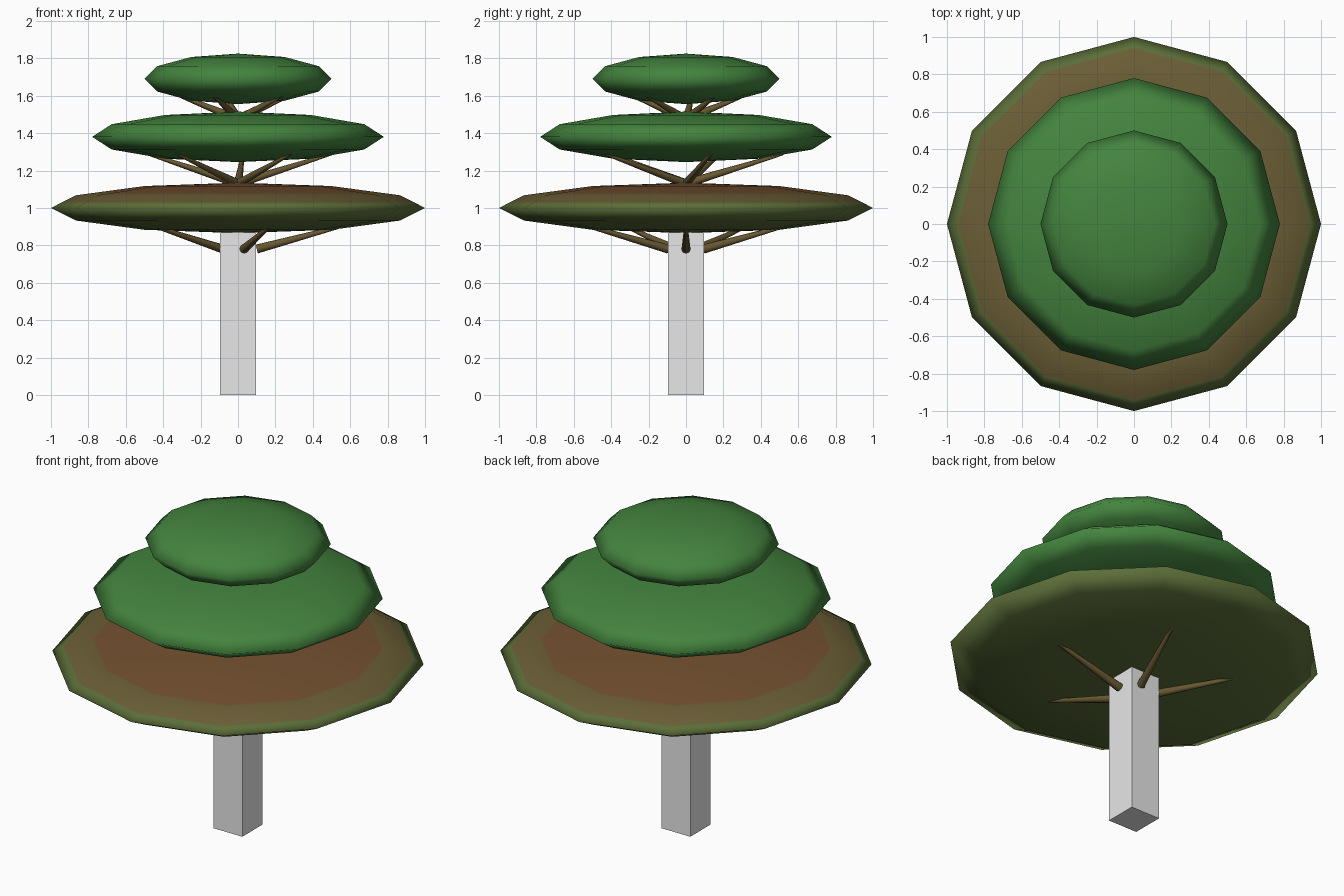
import bpy
import bmesh
from math import sin, cos, pi, radians
from mathutils import Vector

cube = bpy.data.objects.get("Cube")
if cube:
    bpy.data.objects.remove(cube, do_unlink=True)


def material(name, rgb):
    m = bpy.data.materials.new(name)
    m.use_nodes = True
    m.diffuse_color = (*rgb, 1)
    m.node_tree.nodes["Principled BSDF"].inputs["Base Color"].default_value = (*rgb, 1)
    return m


GREEN = material("leaf green", (0.057, 0.23, 0.048))
OLIVE = material("moss olive", (0.105, 0.155, 0.04))
MIXED = material("olive brown", (0.145, 0.11, 0.036))
BROWN = material("earth brown", (0.175, 0.082, 0.03))
BARK = material("branch bark", (0.14, 0.10, 0.032))
GREY = material("pale trunk", (0.8, 0.8, 0.8))


def finish(bm, name, mats, smooth):
    bmesh.ops.recalc_face_normals(bm, faces=bm.faces)
    mesh = bpy.data.meshes.new(name)
    for f in bm.faces:
        f.smooth = smooth
    bm.to_mesh(mesh)
    bm.free()
    for m in mats:
        mesh.materials.append(m)
    obj = bpy.data.objects.new(name, mesh)
    bpy.context.collection.objects.link(obj)
    return obj


HALF = 0.135   # half thickness of every canopy layer
SIDES = 12


def canopy(name, radius, z, mats, cuts=(), rule=None):
    """Flattened twelve-sided ball; cuts add rings on the upper facets."""
    prof = [(cos(a), sin(a)) for a in (radians(d) for d in range(-60, 61, 30))]
    for r in cuts:
        for i in range(2, len(prof) - 1):
            (r0, h0), (r1, h1) = prof[i], prof[i + 1]
            if r0 > r > r1:
                t = (r0 - r) / (r0 - r1)
                prof.insert(i + 1, (r, h0 + t * (h1 - h0)))
                break
    bm = bmesh.new()
    rings = []
    for r, h in prof:
        rings.append([bm.verts.new((radius * r * cos(2 * pi * k / SIDES),
                                    radius * r * sin(2 * pi * k / SIDES),
                                    z + HALF * h)) for k in range(SIDES)])
    low = bm.verts.new((0, 0, z - HALF))
    top = bm.verts.new((0, 0, z + HALF))
    for k in range(SIDES):
        n = (k + 1) % SIDES
        bm.faces.new((low, rings[0][n], rings[0][k]))
        bm.faces.new((top, rings[-1][k], rings[-1][n]))
        for a, b in zip(rings, rings[1:]):
            bm.faces.new((a[k], a[n], b[n], b[k]))
    if rule:
        for f in bm.faces:
            c = f.calc_center_median()
            f.material_index = rule(c.xy.length, c.z - z)
    return finish(bm, name, mats, True)


def branches(name, turn, start, end):
    """Five tapered twigs fanning out; start and end are (radius, height)."""
    bm = bmesh.new()
    for k in range(5):
        a = radians(turn + 72 * k)
        p, q = (Vector((r * cos(a), r * sin(a), h)) for r, h in (start, end))
        d = q - p
        mat = d.to_track_quat('Z', 'Y').to_matrix().to_4x4()
        mat.translation = (p + q) / 2
        bmesh.ops.create_cone(bm, cap_ends=True, segments=8, radius1=0.024,
                              radius2=0.008, depth=d.length, matrix=mat)
    obj = finish(bm, name, [BARK], True)
    for f in obj.data.polygons:
        f.use_smooth = len(f.vertices) == 4


# Square trunk
bm = bmesh.new()
bmesh.ops.create_cube(bm, size=1)
for v in bm.verts:
    v.co = (v.co.x * 0.19, v.co.y * 0.19, (v.co.z + 0.5) * 0.98)
finish(bm, "trunk", [GREY], False)


# Lowest layer: brown middle, olive brown band, moss rim and underside
def lower_rule(r, h):
    if h < 0 or r > 0.92:
        return 0
    return 1 if r > 0.77 else 2


canopy("lower_canopy", 1.0, 1.0, [OLIVE, MIXED, BROWN], (0.94, 0.78), lower_rule)
canopy("middle_canopy", 0.78, 1.38, [GREEN])
canopy("upper_canopy", 0.5, 1.69, [GREEN])

# Branch fans under each layer
branches("lower_branches", 0, (0.1, 0.78), (0.6, 0.915))
branches("middle_branches", 15, (0.0, 1.13), (0.52, 1.29))
branches("upper_branches", 30, (0.0, 1.475), (0.34, 1.61))
